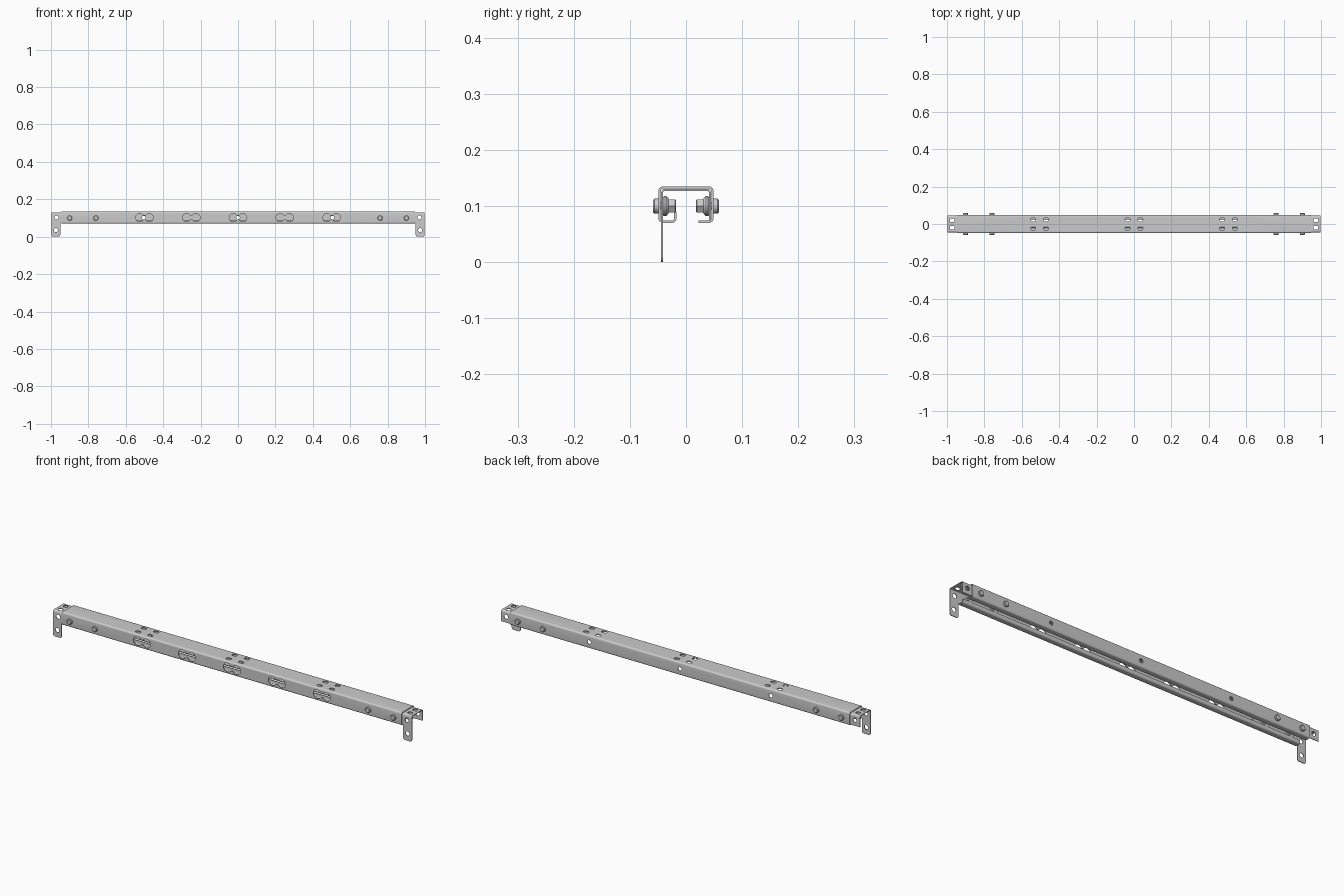
import bpy, bmesh, math
from mathutils import Vector, Matrix

if "Cube" in bpy.data.objects:
    bpy.data.objects.remove(bpy.data.objects["Cube"])


def make(name, bm):
    bmesh.ops.recalc_face_normals(bm, faces=bm.faces)
    me = bpy.data.meshes.new(name)
    bm.to_mesh(me)
    bm.free()
    ob = bpy.data.objects.new(name, me)
    bpy.context.collection.objects.link(ob)
    return ob


def fillet(pts, r, n=5):
    """Round the inner corners of an open 2D path."""
    pts = [Vector(p) for p in pts]
    out = [pts[0]]
    for a, b, c in zip(pts, pts[1:], pts[2:]):
        p, q = b + (a - b).normalized() * r, b + (c - b).normalized() * r
        o = p + q - b
        for i in range(n + 1):
            t = i / n * math.pi / 2
            out.append(o + (p - o) * math.cos(t) + (q - o) * math.sin(t))
    return out + [pts[-1]]


def sheet(name, path, r, t, x0, x1):
    """Bent sheet metal: a thick (y, z) path extruded along x."""
    path = fillet(path, r)
    bm = bmesh.new()
    rows = []
    for i, p in enumerate(path):
        d = (path[min(i + 1, len(path) - 1)] - path[max(i - 1, 0)]).normalized()
        n = Vector((-d.y, d.x)) * t / 2
        rows.append([bm.verts.new((x, *(p + s * n))) for x, s in
                     ((x0, 1), (x1, 1), (x1, -1), (x0, -1))])
    for a, b in zip(rows, rows[1:]):
        for i in range(4):
            j = (i + 1) % 4
            bm.faces.new((a[i], a[j], b[j], b[i]))
    bm.faces.new(rows[0])
    bm.faces.new(rows[-1])
    return make(name, bm)


def prism(bm, pts, axis, lo, hi):
    """Extrude an outline along y (points are x, z) or z (points are x, y)."""
    def put(p, h):
        return (p[0], h, p[1]) if axis == 'y' else (p[0], p[1], h)
    a = [bm.verts.new(put(p, lo)) for p in pts]
    b = [bm.verts.new(put(p, hi)) for p in pts]
    bm.faces.new(a)
    bm.faces.new(b[::-1])
    for i in range(len(a)):
        j = (i + 1) % len(a)
        bm.faces.new((a[i], a[j], b[j], b[i]))


def rounded(cx, cy, w, h, r, n=4):
    pts = []
    for k, (sx, sy) in enumerate(((1, 1), (-1, 1), (-1, -1), (1, -1))):
        for i in range(n + 1):
            t = (k + i / n) * math.pi / 2
            pts.append((cx + sx * (w / 2 - r) + r * math.cos(t),
                        cy + sy * (h / 2 - r) + r * math.sin(t)))
    return pts


def circle(cx, cy, r, n=16):
    return [(cx + r * math.cos(i * math.tau / n), cy + r * math.sin(i * math.tau / n))
            for i in range(n)]


def peanut(cx, cz, n=14):
    """Two overlapping round holes joined by a straight neck."""
    pts = []
    for s in (0, 1):
        for i in range(n + 1):
            t = math.radians(-150 + 300 * i / n) + s * math.pi
            pts.append((cx + (1 - 2 * s) * 0.025 + 0.022 * math.cos(t),
                        cz + 0.022 * math.sin(t)))
    return pts


def finish(ob, cutter=None, mirror=False):
    """Cut, mirror, bake and smooth."""
    if cutter:
        m = ob.modifiers.new("cut", 'BOOLEAN')
        m.operation, m.solver, m.object = 'DIFFERENCE', 'EXACT', cutter
    if mirror:
        m = ob.modifiers.new("mirror", 'MIRROR')
        m.use_mirror_merge = False
    dg = bpy.context.evaluated_depsgraph_get()
    me = bpy.data.meshes.new_from_object(ob.evaluated_get(dg))
    ob.modifiers.clear()
    ob.data = me
    if cutter:
        bpy.data.objects.remove(cutter)
    bpy.ops.object.select_all(action='DESELECT')
    ob.select_set(True)
    bpy.context.view_layer.objects.active = ob
    bpy.ops.object.shade_smooth_by_angle(angle=math.radians(30))


# main channel with inward lips; the front lip also turns up
channel = sheet("channel", [(-0.019, 0.089), (-0.019, 0.072), (-0.047, 0.072),
                            (-0.047, 0.133), (0.047, 0.133), (0.047, 0.072),
                            (0.022, 0.072)], 0.006, 0.004, -0.945, 0.945)
bm = bmesh.new()
for x in (-0.5, -0.25, 0, 0.25, 0.5):
    prism(bm, peanut(x, 0.102), 'y', -0.06, -0.035)
for x in (-0.505, 0, 0.505):
    prism(bm, circle(x, 0.102, 0.010), 'y', 0.035, 0.06)
    for sx in (-0.034, 0.034):
        for y in (-0.023, 0.023):
            prism(bm, rounded(x + sx, y, 0.026, 0.018, 0.006), 'z', 0.12, 0.15)
finish(channel, make("channel_cutter", bm))

# U-shaped end brackets nested in the channel
bracket = sheet("end_brackets", [(-0.0428, 0.074), (-0.0428, 0.1288),
                                 (0.0428, 0.1288), (0.0428, 0.074)],
                0.006, 0.0036, 0.70, 0.998)
bm = bmesh.new()
prism(bm, circle(0.970, 0.103, 0.011), 'y', -0.06, 0.06)
for y in (-0.02, 0.02):
    prism(bm, rounded(0.972, y, 0.024, 0.02, 0.005), 'z', 0.12, 0.15)
finish(bracket, make("bracket_cutter", bm), True)

# mounting ears hanging below the front flange of each bracket
bm = bmesh.new()
low = rounded(0.974, 0.037, 0.048, 0.074, 0.010)
ear_outline = [(0.998, 0.074), (0.950, 0.074)] + low[10:]
prism(bm, ear_outline, 'y', -0.0446, -0.041)
ear = make("mounting_ears", bm)
bm = bmesh.new()
prism(bm, circle(0.974, 0.035, 0.011), 'y', -0.06, -0.03)
finish(ear, make("ear_cutter", bm), True)


# bolts: outer head, shank, flanged collar and hex nut on both walls
def turned(bm, prof, n, x, side):
    """Stack of (radius, distance from centre plane) rings about the y axis."""
    rings = []
    for r, y in prof:
        rings.append([bm.verts.new((x + px, side * y, 0.1 + pz))
                      for px, pz in circle(0, 0, r, n)])
    for a, b in zip(rings, rings[1:]):
        for i in range(n):
            j = (i + 1) % n
            bm.faces.new((a[i], a[j], b[j], b[i]))
    bm.faces.new(rings[0])
    bm.faces.new(rings[-1])


bolts = {
    "bolt_heads": (20, [(0.0135, 0.049), (0.0135, 0.056), (0.011, 0.0585)]),
    "bolt_shanks": (12, [(0.006, 0.019), (0.006, 0.05)]),
    "flange_collars": (20, [(0.016, 0.041), (0.018, 0.039), (0.018, 0.036), (0.014, 0.031)]),
    "hex_nuts": (6, [(0.012, 0.018), (0.0135, 0.0195), (0.0135, 0.032)]),
}
for name, (n, prof) in bolts.items():
    bm = bmesh.new()
    for x in (-0.9, -0.76, 0.76, 0.9):
        for side in (-1, 1):
            turned(bm, prof, n, x, side)
    finish(make(name, bm))
